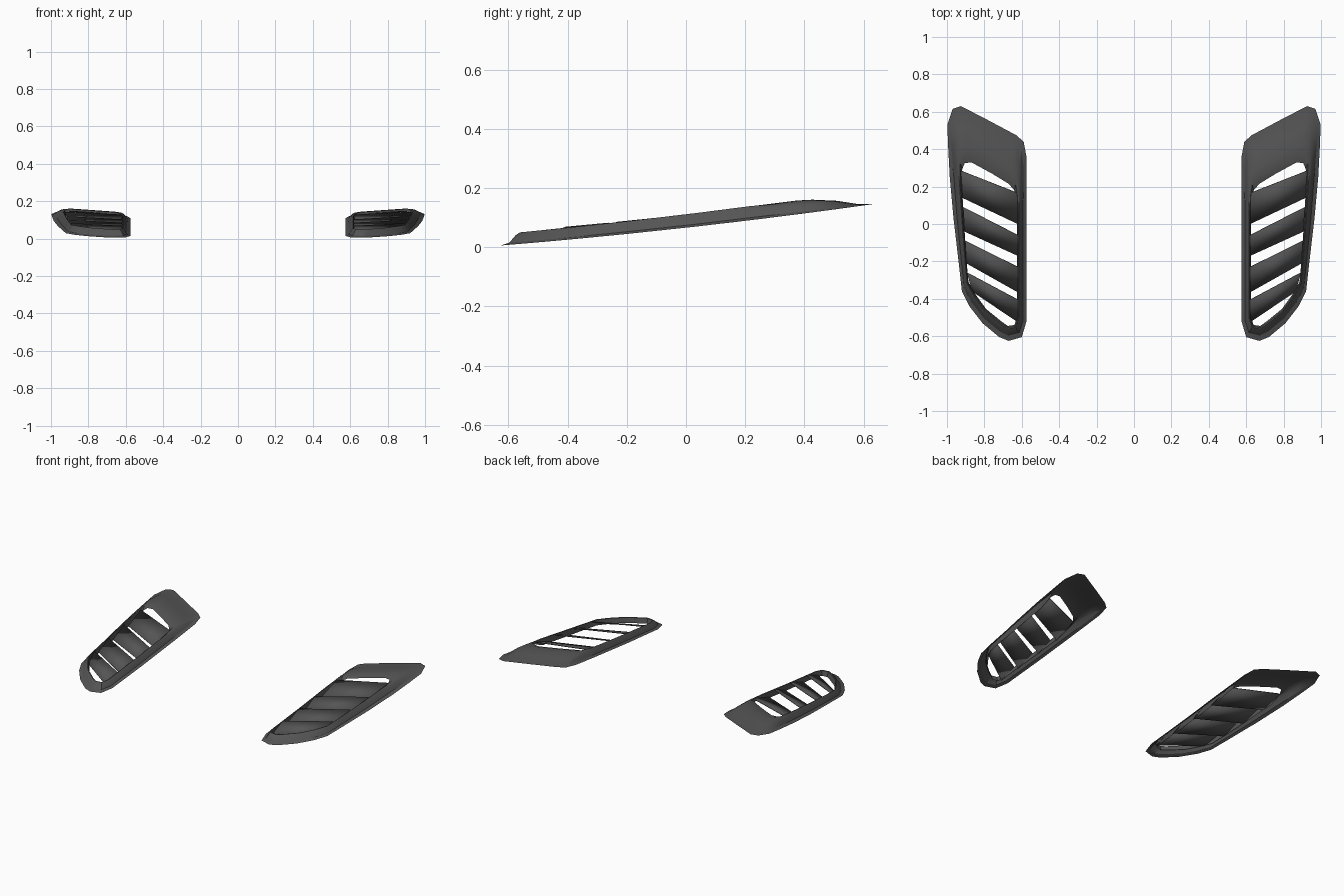
import bpy
import bmesh
from mathutils import Vector

if "Cube" in bpy.data.objects:
    bpy.data.objects.remove(bpy.data.objects["Cube"])


def base(y):
    """Height of the gently curved panel the vents sit on."""
    return 0.066 + 0.111 * y + 0.024 * y * y


def finish(bm, name, thickness):
    bmesh.ops.recalc_face_normals(bm, faces=bm.faces)
    mesh = bpy.data.meshes.new(name)
    bm.to_mesh(mesh)
    bm.free()
    obj = bpy.data.objects.new(name, mesh)
    bpy.context.collection.objects.link(obj)
    mesh.materials.append(dark)
    if thickness:
        sol = obj.modifiers.new("Thickness", 'SOLIDIFY')
        sol.thickness = thickness
        sol.offset = 0
    obj.modifiers.new("Mirror", 'MIRROR').use_axis[0] = True
    bpy.ops.object.select_all(action='DESELECT')
    obj.select_set(True)
    bpy.context.view_layer.objects.active = obj
    bpy.ops.object.shade_smooth_by_angle(angle=0.5)
    return obj


dark = bpy.data.materials.new("dark_plastic")
dark.diffuse_color = (0.09, 0.09, 0.09, 1)
dark.use_nodes = True
dark.node_tree.nodes["Principled BSDF"].inputs["Base Color"].default_value = dark.diffuse_color

# Matched outlines: outer x, y, opening x, y, weight of the solid rear cap
rim = [
    (.575, -.52, .625, -.50, 0), (.60, -.605, .64, -.54, 0),
    (.67, -.625, .675, -.545, 0), (.72, -.605, .71, -.52, 0),
    (.81, -.53, .79, -.455, 0), (.88, -.44, .845, -.38, 0),
    (.92, -.36, .885, -.31, 0), (.938, -.2, .895, -.2, 0),
    (.965, .03, .91, .03, 0), (.985, .25, .92, .21, 0),
    (.994, .42, .92, .26, .4), (.998, .53, .918, .295, .8),
    (.97, .615, .905, .325, 1), (.925, .63, .87, .33, 1),
    (.78, .555, .76, .27, 1), (.63, .475, .67, .215, 1),
    (.59, .44, .64, .18, .8), (.575, .36, .63, .12, .4),
    (.575, .15, .625, .03, 0), (.575, -.2, .625, -.2, 0),
]
# Rings from flange to inner lip: side fraction, side rise, cap fraction, cap rise
rings = [
    (0, 0, 0, 0), (.35, .008, .16, .007), (.62, .035, .40, .028),
    (.80, .045, .68, .043), (.88, .043, .86, .047), (1, .005, 1, .040),
]

# Frame: flange, raised ridge, cap and opening wall
bm = bmesh.new()
loops = []
for fs, hs, fc, hc in rings:
    loop = []
    for ox, oy, ix, iy, w in rim:
        f = fs + (fc - fs) * w
        h = hs + (hc - hs) * w
        p = Vector((ox, oy)).lerp(Vector((ix, iy)), f)
        # the ridge is lower towards the front tip
        h *= min(1.08, 0.98 + 0.25 * (p.y + 0.1)) if w == 0 else 1
        loop.append(bm.verts.new((p.x, p.y, base(p.y) + h)))
    loops.append(loop)
n = len(rim)
for a, b in zip(loops, loops[1:]):
    for i in range(n):
        j = (i + 1) % n
        bm.faces.new((a[i], a[j], b[j], b[i]))
finish(bm, "vent_frame", 0)

# Louvre slats: rear and front edge y at the outer end, then at the inner end
slats = [(.285, .14, .165, .00), (.09, -.04, -.06, -.17),
         (-.09, -.21, -.23, -.365), (-.26, -.36, -.405, -.525)]
for k, (ro, fo, ri, fi) in enumerate(slats):
    bm = bmesh.new()
    corners = []
    for y, inner, rise in ((ro, 0, .042), (fo, 0, .008), (fi, 1, .008), (ri, 1, .042)):
        x = .62 if inner else .908 + .06 * y
        if y == -.36 and not inner:
            x = .865
        corners.append(bm.verts.new((x, y, base(y) + rise)))
    bm.faces.new(corners)
    finish(bm, f"louvre_slat_{k + 1}", .005)
